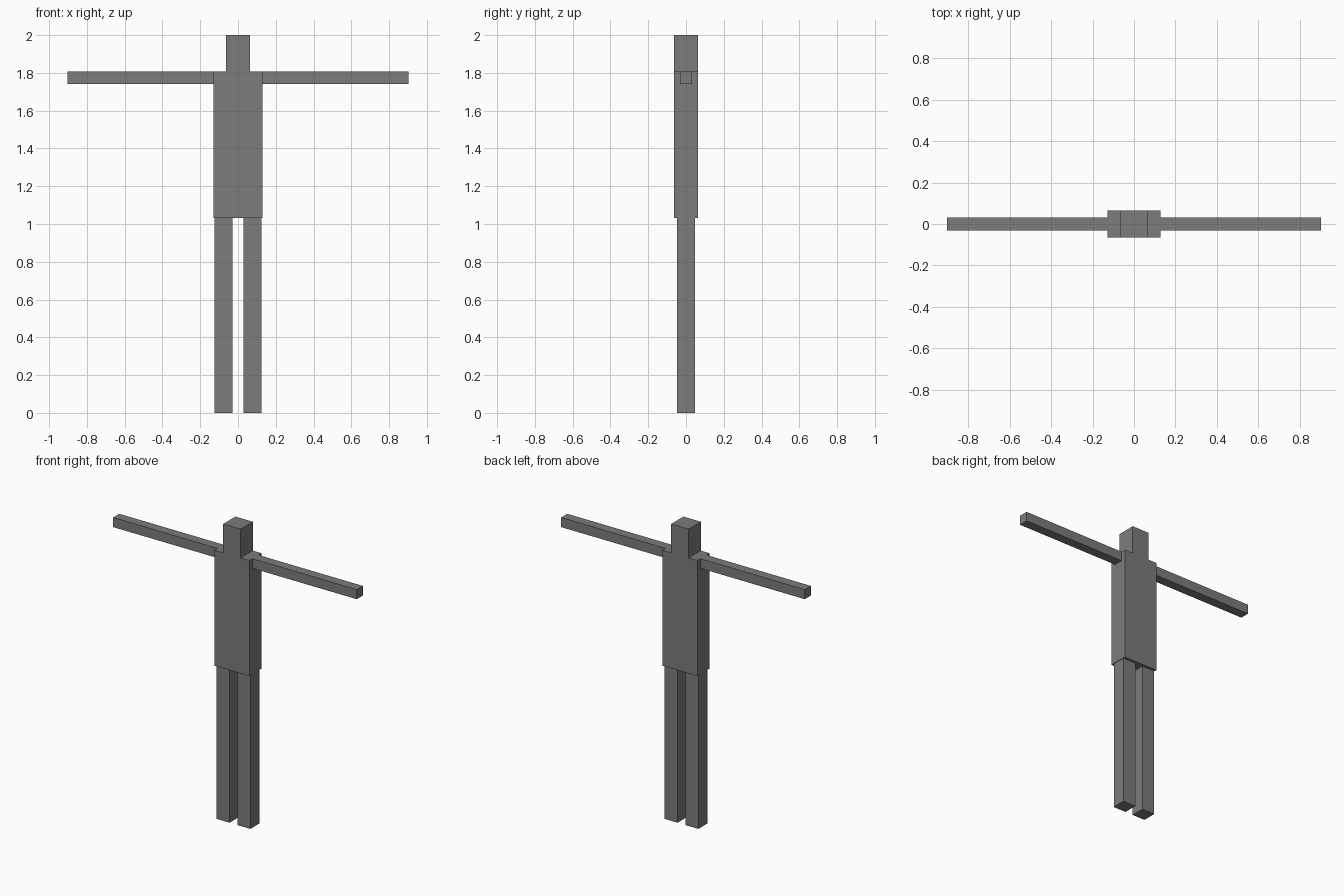
import bpy

if "Cube" in bpy.data.objects:
    bpy.data.objects.remove(bpy.data.objects["Cube"])

U = 2 / 31  # the figure is 31 modules tall

grey = bpy.data.materials.new("mid grey")
grey.diffuse_color = (0.2, 0.2, 0.2, 1)
grey.use_nodes = True
grey.node_tree.nodes["Principled BSDF"].inputs["Base Color"].default_value = grey.diffuse_color


def box(name, x, y, z):
    """Box spanning the (min, max) ranges x, y, z, given in modules."""
    spans = (x, y, z)
    bpy.ops.mesh.primitive_cube_add(size=1, location=[(a + b) / 2 * U for a, b in spans])
    ob = bpy.context.object
    ob.name = name
    ob.scale = [(b - a) * U for a, b in spans]
    bpy.ops.object.transform_apply(location=False, rotation=False, scale=True)
    ob.data.materials.append(grey)
    return ob


# Head and torso, flush at front and back
box("head", (-1, 1), (-1, 1), (28, 31))
box("torso", (-2, 2), (-1, 1), (16, 28))

# Outstretched arms and straight legs, mirrored left and right
for side, s in (("left", 1), ("right", -1)):
    box(side + "_arm", sorted((2 * s, 14 * s)), (-0.5, 0.5), (27, 28))
    box(side + "_leg", sorted((0.45 * s, 1.94 * s)), (-0.74, 0.74), (0, 16))
